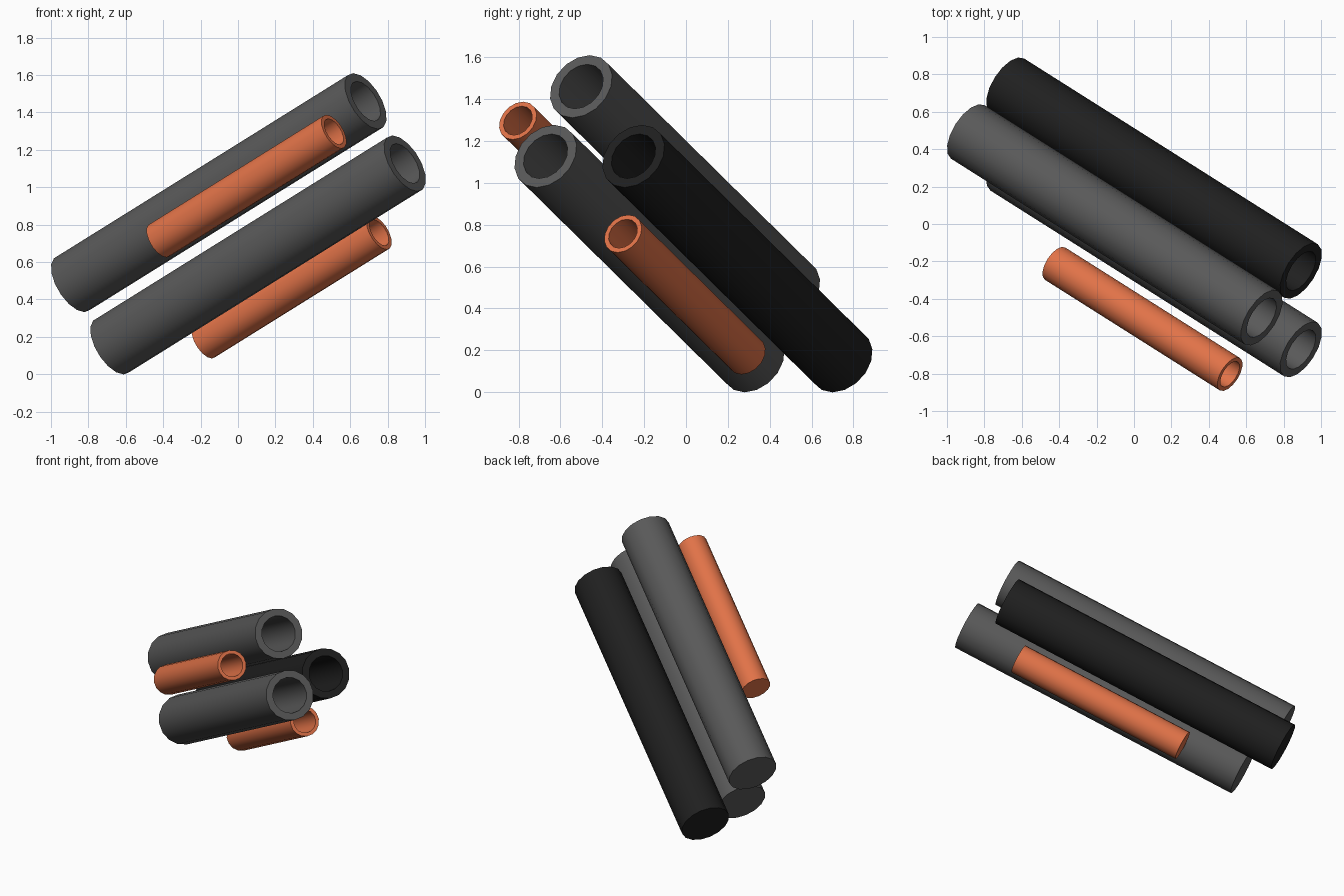
import bpy, bmesh, math
from mathutils import Vector

if "Cube" in bpy.data.objects:
    bpy.data.objects.remove(bpy.data.objects["Cube"])

AXIS = Vector((0.748, -0.473, 0.466)).normalized()   # shared tilt of the bundle
SIDES = 16


def material(name, color):
    m = bpy.data.materials.new(name)
    m.diffuse_color = (*color, 1)
    m.use_nodes = True
    m.node_tree.nodes["Principled BSDF"].inputs["Base Color"].default_value = m.diffuse_color
    return m


grey = material("dark_grey", (0.1, 0.1, 0.1))
black = material("black", (0.014, 0.014, 0.014))
orange = material("orange", (0.75, 0.17, 0.065))


def tube(name, start, length, radius, bore, floor, mat):
    """Tube closed at the lower end, open at the upper end."""
    bm = bmesh.new()
    rings = []
    # outer base, outer rim, inner rim, bore floor
    for r, z in ((radius, 0), (radius, length), (bore, length), (bore, floor)):
        rings.append([bm.verts.new((r * math.cos(2 * math.pi * i / SIDES),
                                    r * math.sin(2 * math.pi * i / SIDES), z))
                      for i in range(SIDES)])
    for lo, hi in zip(rings, rings[1:]):
        for i in range(SIDES):
            j = (i + 1) % SIDES
            bm.faces.new((lo[i], lo[j], hi[j], hi[i]))
    bm.faces.new(rings[0][::-1])
    bm.faces.new(rings[-1])
    bmesh.ops.recalc_face_normals(bm, faces=bm.faces)
    mesh = bpy.data.meshes.new(name)
    bm.to_mesh(mesh)
    bm.free()
    mesh.materials.append(mat)
    ob = bpy.data.objects.new(name, mesh)
    bpy.context.collection.objects.link(ob)
    ob.location = start
    ob.rotation_euler = AXIS.to_track_quat('Z', 'Y').to_euler()
    bpy.ops.object.select_all(action='DESELECT')
    ob.select_set(True)
    bpy.context.view_layer.objects.active = ob
    bpy.ops.object.shade_smooth_by_angle(angle=math.radians(30))


# three large tubes
for name, start, mat in (("upper_tube", (-0.888, 0.492, 0.482), grey),
                         ("front_tube", (-0.678, 0.322, 0.149), grey),
                         ("rear_tube", (-0.678, 0.742, 0.149), black)):
    tube(name, start, 2.10, 0.169, 0.12, 0.05, mat)

# two small tubes
for name, start in (("small_upper_tube", (-0.422, -0.212, 0.715)),
                    ("small_lower_tube", (-0.18, 0.29, 0.175))):
    tube(name, start, 1.25, 0.102, 0.078, 0.03, orange)
